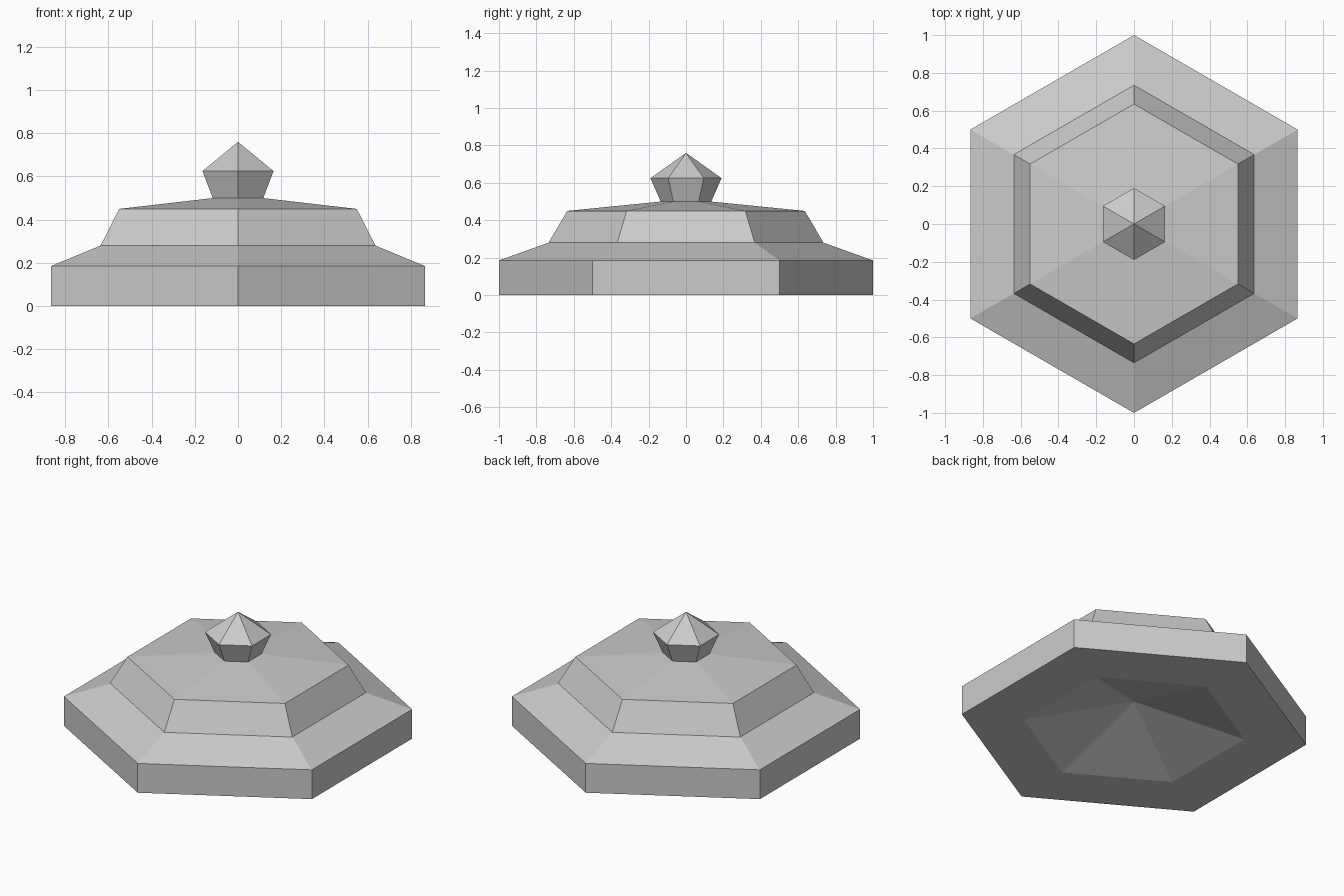
import bpy
import bmesh
from math import cos, sin, pi

default = bpy.data.objects.get("Cube")
if default:
    bpy.data.objects.remove(default, do_unlink=True)

SIDES = 6

grey = bpy.data.materials.new("plain_grey")
grey.use_nodes = True
colour = (0.6, 0.6, 0.6, 1)
grey.diffuse_color = colour
grey.node_tree.nodes["Principled BSDF"].inputs["Base Color"].default_value = colour


def hex_turned(name, profile):
    """Turn a (radius, height) profile into flat hexagonal rings, points at front and back."""
    bm = bmesh.new()
    rings = []
    for r, z in profile:
        if r == 0:
            rings.append([bm.verts.new((0, 0, z))] * SIDES)
        else:
            angles = [pi / 2 + 2 * pi * i / SIDES for i in range(SIDES)]
            rings.append([bm.verts.new((r * cos(a), r * sin(a), z)) for a in angles])
    for low, high in zip(rings, rings[1:]):
        for i in range(SIDES):
            j = (i + 1) % SIDES
            corners = (low[i], low[j], high[j], high[i])
            bm.faces.new(list(dict.fromkeys(corners)))
    mesh = bpy.data.meshes.new(name)
    bm.to_mesh(mesh)
    bm.free()
    mesh.materials.append(grey)
    obj = bpy.data.objects.new(name, mesh)
    bpy.context.collection.objects.link(obj)
    return obj


# Lid: hollow underside, flat rim, upright edge, sloped shoulder and stepped roof
hex_turned("lid_body", [(0, 0.185), (0.64, 0), (1, 0), (1, 0.185),
                        (0.735, 0.28), (0.635, 0.45), (0.135, 0.5)])

# Handle: flared stem with a pointed cap
hex_turned("lid_knob", [(0.135, 0.5), (0.19, 0.625), (0, 0.76)])
